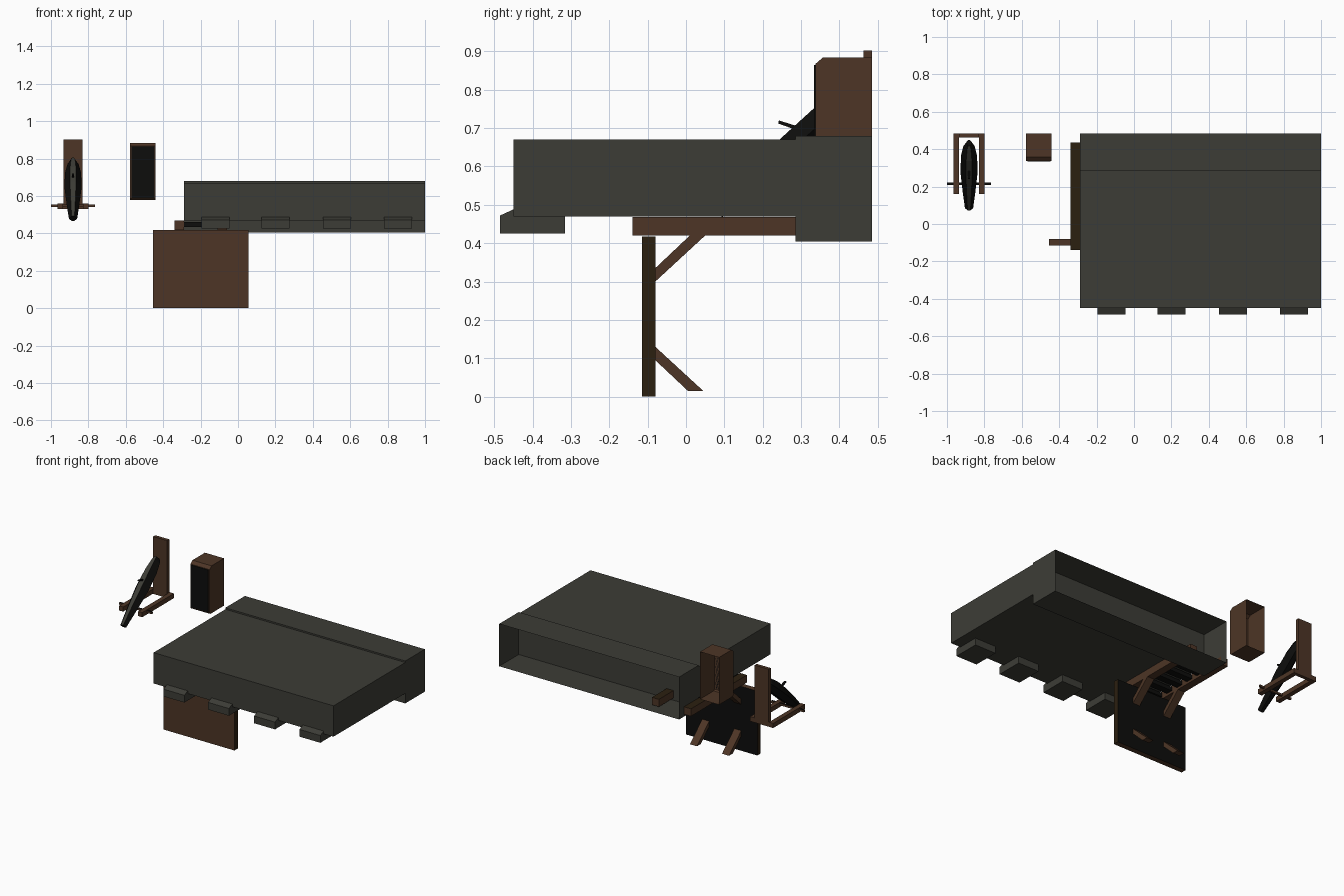
import bpy, bmesh, math
from mathutils import Vector

if "Cube" in bpy.data.objects:
    bpy.data.objects.remove(bpy.data.objects["Cube"])


def material(name, rgb):
    m = bpy.data.materials.new(name)
    m.diffuse_color = (*rgb, 1)
    m.use_nodes = True
    m.node_tree.nodes["Principled BSDF"].inputs["Base Color"].default_value = m.diffuse_color
    return m


GREY = material("stone grey", (0.046, 0.046, 0.037))
BROWN = material("wood brown", (0.075, 0.036, 0.019))
DARK = material("dark wood", (0.024, 0.014, 0.005))
BLACK = material("black", (0.004, 0.004, 0.0035))


def finish(name, bm, mats, rule=None):
    bmesh.ops.recalc_face_normals(bm, faces=bm.faces[:])
    bm.normal_update()
    if rule:
        for f in bm.faces:
            f.material_index = rule(f)
    me = bpy.data.meshes.new(name)
    bm.to_mesh(me)
    bm.free()
    for m in mats:
        me.materials.append(m)
    ob = bpy.data.objects.new(name, me)
    bpy.context.collection.objects.link(ob)
    return ob


def box(name, x, y, z, mats, rule=None, open_back=False):
    """Box from (min, max) pairs, optionally without its +y face."""
    bm = bmesh.new()
    bmesh.ops.create_cube(bm, size=1)
    for v in bm.verts:
        v.co = [r[0] if c < 0 else r[1] for c, r in zip(v.co, (x, y, z))]
    if open_back:
        bm.normal_update()
        back = [f for f in bm.faces if f.normal.y > 0.9]
        bmesh.ops.delete(bm, geom=back, context='FACES')
    return finish(name, bm, mats, rule)


def prism(name, profile, x, mats, rule=None, open_back=False):
    """Extrude a (y, z) profile along x."""
    bm = bmesh.new()
    f = bm.faces.new([bm.verts.new((x[0], a, b)) for a, b in profile])
    g = bmesh.ops.extrude_face_region(bm, geom=[f])["geom"]
    for v in g:
        if isinstance(v, bmesh.types.BMVert):
            v.co.x = x[1]
    bmesh.ops.recalc_face_normals(bm, faces=bm.faces[:])
    if open_back:
        bm.normal_update()
        back = [f for f in bm.faces if f.normal.y > 0.9]
        bmesh.ops.delete(bm, geom=back, context='FACES')
    return finish(name, bm, mats, rule)


# Large slab, the hollow trough behind it and the feet along its front
box("slab", (-0.29, 1), (-0.45, 0.285), (0.47, 0.67), [GREY])
box("rear_trough", (-0.29, 1), (0.285, 0.485), (0.405, 0.68), [GREY], open_back=True)
for cx in (-0.12, 0.2, 0.53, 0.855):
    prism("slab_foot", [(-0.485, 0.425), (-0.485, 0.472), (-0.45, 0.488),
                        (-0.315, 0.488), (-0.315, 0.425)], (cx - 0.075, cx + 0.075), [GREY])

# Upright panel with a black back
box("panel", (-0.455, 0.055), (-0.115, -0.08), (0, 0.417), [BROWN, DARK, BLACK],
    lambda f: 2 if f.normal.y > 0.5 else 1 if abs(f.normal.x) > 0.5 else 0)

# Rails and diagonal braces, one set on each side of the panel centre
for x in ((-0.34, -0.29), (-0.11, -0.06)):
    box("rail", x, (-0.14, 0.435), (0.42, 0.468), [BROWN, DARK],
        lambda f: 1 if f.normal.z > 0.5 else 0)
    prism("upper_brace", [(-0.08, 0.30), (-0.08, 0.335), (0.01, 0.42), (0.05, 0.42)], x, [BROWN])
    prism("lower_brace", [(-0.08, 0.13), (-0.08, 0.095), (0.005, 0.015), (0.045, 0.015)], x, [BROWN])

# Slats joining the rails
for i in range(5):
    y = -0.14 + i * 0.09
    box("slat", (-0.29, -0.11), (y, y + 0.045), (0.435, 0.46), [BLACK])

# Hollow cabinet with a bevelled front and a black front plate
prism("cabinet", [(0.485, 0.577), (0.345, 0.577), (0.337, 0.585), (0.337, 0.867),
                  (0.357, 0.884), (0.485, 0.884)], (-0.577, -0.44), [BROWN], open_back=True)
box("cabinet_front", (-0.57, -0.447), (0.333, 0.337), (0.59, 0.864), [BLACK])

# Display stand: backboard, U-shaped base and cross pin
SX = -0.882
box("backboard", (SX - 0.05, SX + 0.05), (0.463, 0.485), (0.535, 0.902), [BROWN])
for s in (-1, 1):
    a, b = sorted((SX + s * 0.053, SX + s * 0.083))
    box("stand_arm", (a, b), (0.16, 0.485), (0.53, 0.56), [BROWN])
box("stand_back_bar", (SX - 0.053, SX + 0.053), (0.463, 0.485), (0.53, 0.56), [BROWN])
box("cross_pin", (-1, -0.765), (0.209, 0.221), (0.54, 0.553), [BROWN, BLACK],
    lambda f: 1 if f.normal.z > 0.5 else 0)

# Leaning tapered blade: six-sided sections lofted along a slanted axis
low, high = Vector((SX, 0.085, 0.478)), Vector((SX, 0.435, 0.785))
axis = (high - low).normalized()
up = Vector((0, -axis.z, axis.y))
bm = bmesh.new()
rings = []
for t, w, h in ((0, 0.022, 0.018), (0.25, 0.034, 0.03), (0.55, 0.046, 0.04),
                (0.8, 0.043, 0.042), (0.95, 0.03, 0.034), (1, 0.016, 0.026)):
    c = low.lerp(high, t)
    pts = [(-1, 0), (-0.36, 1), (0.36, 1), (1, 0), (0.36, -0.8), (-0.36, -0.8)]
    rings.append([bm.verts.new(c + Vector((a * w, 0, 0)) + up * b * h) for a, b in pts])
for r, q in zip(rings, rings[1:]):
    for i in range(6):
        j = (i + 1) % 6
        bm.faces.new((r[i], r[j], q[j], q[i]))
bm.faces.new(rings[0])
bm.faces.new(rings[-1])
finish("blade", bm, [BLACK, GREY], lambda f: 1 if f.normal.dot(up) > 0.9 else 0)

# Small peg standing off the blade
prism("blade_peg", [(0.24, 0.712), (0.242, 0.72), (0.29, 0.705), (0.288, 0.695)],
      (SX - 0.006, SX + 0.006), [BLACK])
